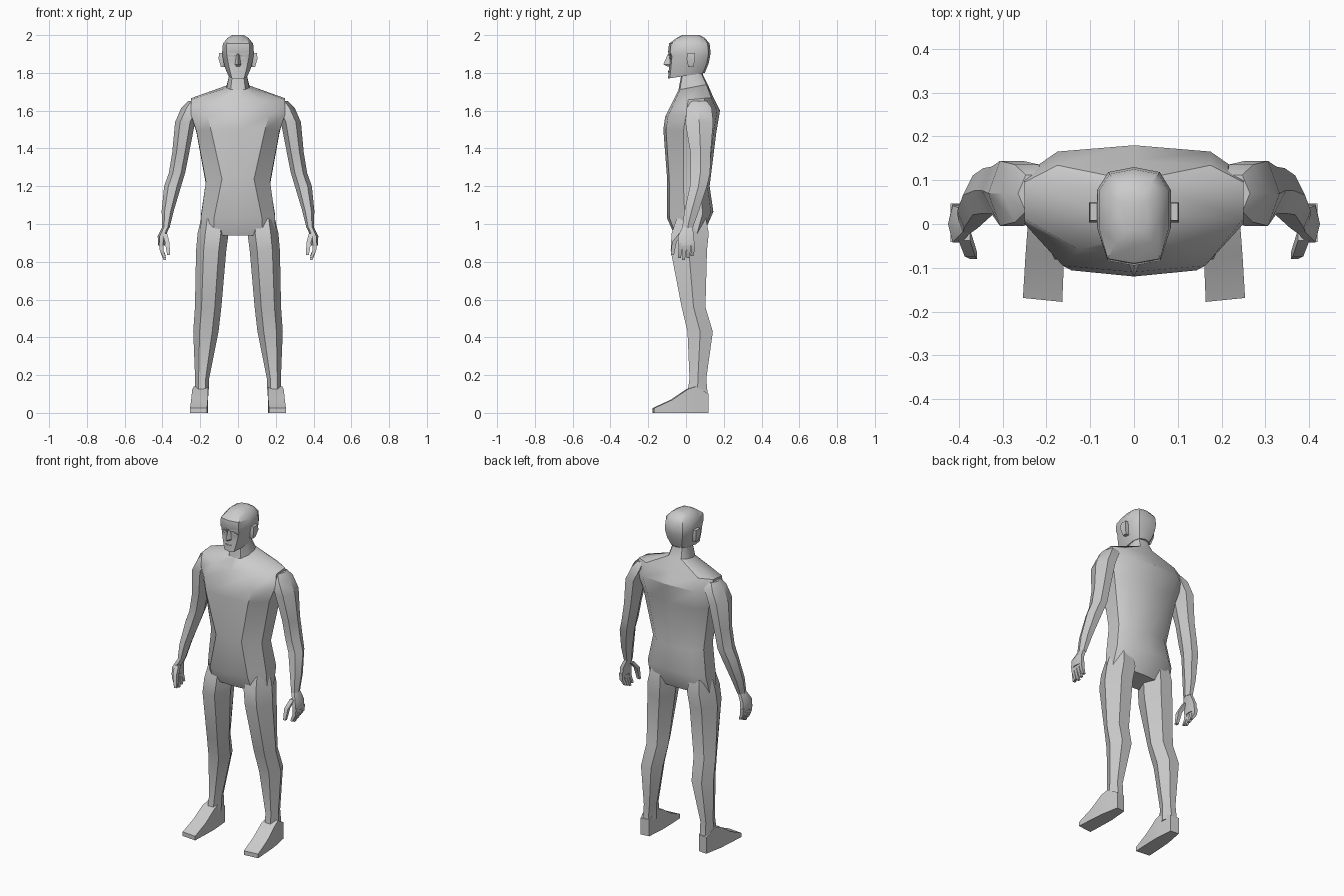
import bpy
import bmesh
from math import sin, cos, pi, radians

default_cube = bpy.data.objects.get("Cube")
if default_cube:
    bpy.data.objects.remove(default_cube, do_unlink=True)

# One plain grey for the whole figure
shade = 0.6
grey = bpy.data.materials.new("plain grey")
grey.use_nodes = True
grey.diffuse_color = (shade, shade, shade, 1)
base_color = grey.node_tree.nodes["Principled BSDF"].inputs["Base Color"]
base_color.default_value = grey.diffuse_color


def loft(name, rings, side=1):
    """Skin a stack of equal-length rings, close both ends, and shade by angle."""
    bm = bmesh.new()
    loops = [[bm.verts.new((x * side, y, z)) for x, y, z in ring] for ring in rings]
    for lower, upper in zip(loops, loops[1:]):
        next_lower = lower[1:] + lower[:1]
        next_upper = upper[1:] + upper[:1]
        for corners in zip(lower, next_lower, next_upper, upper):
            bm.faces.new(corners)
    bm.faces.new(loops[0])
    bm.faces.new(loops[-1])
    bmesh.ops.recalc_face_normals(bm, faces=bm.faces)
    mesh = bpy.data.meshes.new(name)
    bm.to_mesh(mesh)
    bm.free()
    mesh.materials.append(grey)
    part = bpy.data.objects.new(name, mesh)
    bpy.context.collection.objects.link(part)
    bpy.ops.object.select_all(action="DESELECT")
    part.select_set(True)
    bpy.context.view_layer.objects.active = part
    bpy.ops.object.shade_smooth_by_angle(angle=radians(35))


def body_section(height, width, front, back, face=.65, tilt=0):
    """Symmetric ten-sided section: flat front, slanted flanks, rounded back.
    Width is measured from the middle, face is the flat share of the front,
    and tilt raises the back edge."""
    outline = zip((0, face, 1, 1, .7, 0), (0, .05, .38, .77, .95, 1))
    half = [(across * width, front + along * (back - front), height + along * tilt)
            for across, along in outline]
    other_half = [(-x, y, z) for x, y, z in reversed(half[1:-1])]
    return half + other_half


def hexagon(x, y, z, radius, depth=1.2):
    """Level six-sided section with corners on its left and right."""
    reach = radius * depth / sin(pi / 3)
    turns = [step * pi / 3 for step in range(6)]
    return [(x + radius * cos(turn), y + reach * sin(turn), z) for turn in turns]


def square(x, y, z, radius):
    """Level square section."""
    left, right, front, back = x - radius, x + radius, y - radius, y + radius
    return [(left, front, z), (right, front, z), (right, back, z), (left, back, z)]


def upright(x, y, z, radius):
    """Square section facing sideways."""
    front, back, low, high = y - radius, y + radius, z - radius, z + radius
    return [(x, front, low), (x, back, low), (x, back, high), (x, front, high)]


def foot_section(y, half_width, top):
    """Section of the foot resting on the floor, with the toes turned out."""
    centre = .2 - y / 20
    inner, outer = centre - half_width, centre + half_width
    outer_y = y + half_width / 5
    return [(inner, y, 0), (outer, outer_y, 0), (outer, outer_y, top), (inner, y, top)]


# Trunk: crotch, hips, waist, chest, armpits, shoulders, neck base
neck_base = body_section(height=1.71, width=.06, front=-.04, back=.115, tilt=.03)
loft("trunk", [
    body_section(height=.94, width=.2, front=-.06, back=.09),
    body_section(height=1.03, width=.195, front=-.1, back=.145, tilt=.035),
    body_section(height=1.24, width=.17, front=-.1, back=.125, face=.5, tilt=-.04),
    body_section(height=1.5, width=.22, front=-.12, back=.16, tilt=-.02),
    body_section(height=1.57, width=.25, front=-.11, back=.18, tilt=.03),
    body_section(height=1.65, width=.25, front=-.07, back=.145, face=.5, tilt=.02),
    neck_base,
])

# Neck
loft("neck", [
    neck_base,
    body_section(height=1.79, width=.046, front=-.025, back=.09),
    body_section(height=1.84, width=.045, front=-.02, back=.09),
])

# Head: jaw, cheeks, eyes, brow, hairline, crown
loft("head", [
    body_section(height=1.77, width=.05, front=-.095, back=.1, tilt=.03),
    body_section(height=1.83, width=.073, front=-.09, back=.12, tilt=.02),
    body_section(height=1.89, width=.082, front=-.085, back=.128, face=.72),
    body_section(height=1.91, width=.084, front=-.095, back=.13, face=.72),
    body_section(height=1.955, width=.08, front=-.09, back=.125, face=.75),
    body_section(height=1.985, width=.056, front=-.05, back=.1, face=.75),
    body_section(height=2, width=.03, front=-.02, back=.07),
])

# Nose: bridge, tip and underside
loft("nose", [
    [(-width, root, z), (0, tip, z), (width, root, z)]
    for z, width, root, tip in (
        (1.9, .009, -.08, -.096),
        (1.845, .016, -.085, -.12),
        (1.835, .012, -.085, -.1),
    )
])

# Mouth
loft("mouth", [upright(x, -.092 + abs(x) / 4, 1.805, .004) for x in (-.022, 0, .022)])

for side, label in ((1, "left"), (-1, "right")):
    # Brow, eye and ear
    loft(label + "_brow", [
        upright(.012, -.087, 1.897, .005),
        upright(.056, -.077, 1.907, .005),
    ], side)
    loft(label + "_eye", [
        upright(.018, -.082, 1.88, .003),
        upright(.034, -.081, 1.88, .006),
        upright(.05, -.077, 1.88, .003),
    ], side)
    loft(label + "_ear", [
        square(.077, .025, 1.83, .013),
        square(.08, .026, 1.875, .023),
        square(.08, .028, 1.905, .02),
    ], side)

    # Arm: shoulder cap, upper arm, elbow, forearm, wrist
    loft(label + "_arm", [
        hexagon(.23, .07, 1.65, .035),
        hexagon(.245, .07, 1.615, .055),
        hexagon(.28, .07, 1.54, .053, depth=1.4),
        hexagon(.303, .077, 1.38, .045),
        hexagon(.323, .076, 1.27, .043),
        hexagon(.346, .066, 1.2, .045, depth=1),
        hexagon(.372, .03, 1.07, .032),
        hexagon(.382, .008, .98, .02, depth=1.4),
    ], side)

    # Palm, four fingers and a thumb
    loft(label + "_palm", [
        hexagon(.382, .008, .985, .019, depth=1.4),
        hexagon(.404, 0, .935, .021, depth=2),
        hexagon(.406, .002, .885, .018, depth=2.4),
    ], side)
    fingers = ("index", "middle", "ring", "little")
    for number, finger in enumerate(fingers):
        y = -.03 + number * .022
        tip = .81 + abs(number - 1) * .01
        loft(f"{label}_{finger}_finger", [
            square(.408, y, .9, .011),
            square(.404, y, .86, .01),
            square(.388, y - .005, tip, .007),
        ], side)
    loft(label + "_thumb", [
        square(.388, -.025, .95, .013),
        square(.375, -.062, .905, .012),
        square(.367, -.072, .835, .008),
    ], side)

    # Leg: hip, thigh, knee, calf, ankle
    loft(label + "_leg", [
        hexagon(.13, .028, 1.03, .065),
        hexagon(.132, .022, .95, .082),
        hexagon(.142, .015, .86, .08),
        hexagon(.158, .04, .56, .07, depth=.9),
        hexagon(.17, .075, .43, .067, depth=1),
        hexagon(.19, .063, .18, .037),
        hexagon(.193, .06, .09, .037, depth=1.5),
    ], side)

    # Foot from toes to heel
    loft(label + "_foot", [
        foot_section(y=-.178, half_width=.045, top=.025),
        foot_section(y=-.08, half_width=.044, top=.07),
        foot_section(y=0, half_width=.042, top=.125),
        foot_section(y=.045, half_width=.036, top=.14),
        foot_section(y=.115, half_width=.027, top=.1),
    ], side)
